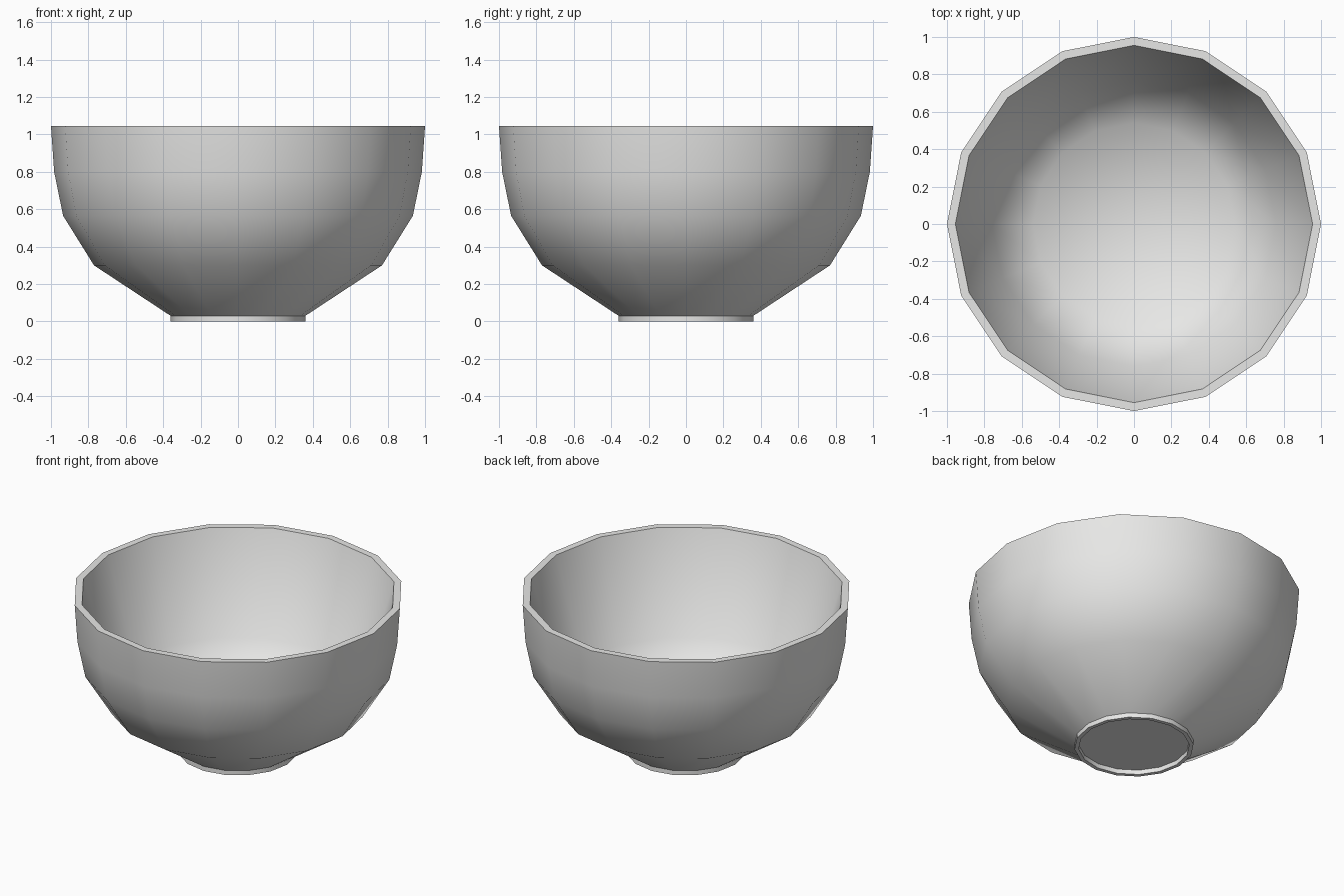
import bpy, bmesh, math

if "Cube" in bpy.data.objects:
    bpy.data.objects.remove(bpy.data.objects["Cube"])

SIDES = 16

# Lathe profile (radius, height): underside recess, foot ring, outer wall, rim, inner wall, floor
PROFILE = [
    (0, 0.03), (0.335, 0.03), (0.335, 0), (0.36, 0), (0.36, 0.03),
    (0.77, 0.30), (0.935, 0.565), (0.983, 0.80), (1.0, 1.045),
    (0.955, 1.045), (0.76, 0.40),
    (0.54, 0.18), (0, 0.16),
]


def lathe(name, profile, material):
    bm = bmesh.new()
    rings = []
    for r, z in profile:
        if r == 0:
            rings.append([bm.verts.new((0, 0, z))] * SIDES)
        else:
            rings.append([bm.verts.new((r * math.cos(i * math.tau / SIDES),
                                        r * math.sin(i * math.tau / SIDES), z))
                          for i in range(SIDES)])
    for a, b in zip(rings, rings[1:]):
        for i in range(SIDES):
            j = (i + 1) % SIDES
            # dict.fromkeys drops the repeated pole vertex, leaving a triangle
            bm.faces.new(list(dict.fromkeys((a[i], a[j], b[j], b[i]))))
    bmesh.ops.recalc_face_normals(bm, faces=bm.faces)
    mesh = bpy.data.meshes.new(name)
    bm.to_mesh(mesh)
    bm.free()
    mesh.materials.append(material)
    obj = bpy.data.objects.new(name, mesh)
    bpy.context.collection.objects.link(obj)
    bpy.context.view_layer.objects.active = obj
    obj.select_set(True)
    bpy.ops.object.shade_smooth_by_angle(angle=math.radians(50))
    return obj


# Pale grey glaze
glaze = bpy.data.materials.new("pale_grey")
glaze.diffuse_color = (0.8, 0.8, 0.79, 1)
glaze.use_nodes = True
glaze.node_tree.nodes["Principled BSDF"].inputs["Base Color"].default_value = glaze.diffuse_color

# Bowl with its foot ring
lathe("bowl", PROFILE, glaze)
